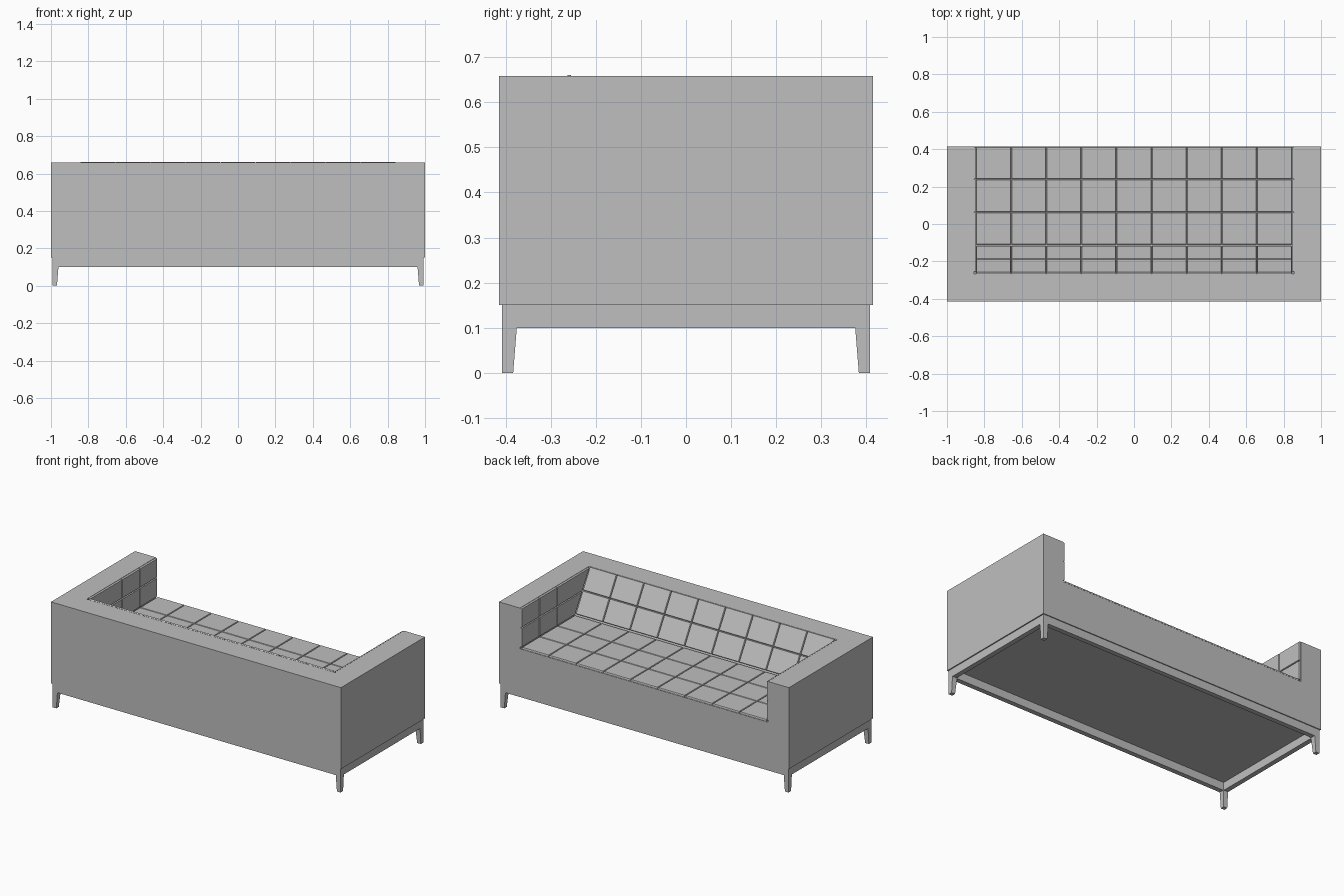
import bpy, bmesh
from mathutils import Vector

if "Cube" in bpy.data.objects:
    bpy.data.objects.remove(bpy.data.objects["Cube"])

GREY = (0.52, 0.52, 0.52, 1)
fabric = bpy.data.materials.new("plain grey")
fabric.use_nodes = True
fabric.diffuse_color = GREY
fabric.node_tree.nodes["Principled BSDF"].inputs["Base Color"].default_value = GREY

# Main sizes
HALF_X, HALF_Y = 1.0, 0.414
BOTTOM, TOP = 0.15, 0.658
INNER_X = 0.856            # inside face of the arms
SEAT = 0.404               # seat surface under the pads
BACK_LOW, BACK_HIGH = -0.12, -0.268   # sloped backrest, at seat and at top
PUFF = 0.011


def make(name, bm):
    bmesh.ops.recalc_face_normals(bm, faces=bm.faces)
    return finish(name, bm)


def finish(name, bm):
    mesh = bpy.data.meshes.new(name)
    bm.to_mesh(mesh)
    bm.free()
    mesh.materials.append(fabric)
    obj = bpy.data.objects.new(name, mesh)
    bpy.context.collection.objects.link(obj)
    return obj


def add_loft(bm, lower, upper):
    """Closed solid between two rings of points."""
    a = [bm.verts.new(p) for p in lower]
    b = [bm.verts.new(p) for p in upper]
    bm.faces.new(a)
    bm.faces.new(b)
    for i in range(len(a)):
        j = (i + 1) % len(a)
        bm.faces.new((a[i], a[j], b[j], b[i]))


def rect(x0, x1, y0, y1, z):
    return [(x0, y0, z), (x1, y0, z), (x1, y1, z), (x0, y1, z)]


def back_y(z):
    return BACK_LOW + (BACK_HIGH - BACK_LOW) * (z - SEAT) / (TOP - SEAT)


# Upholstered body: a block with the seat well cut out of it
bm = bmesh.new()
add_loft(bm, rect(-HALF_X, HALF_X, -HALF_Y, HALF_Y, BOTTOM),
         rect(-HALF_X, HALF_X, -HALF_Y, HALF_Y, TOP))
body = make("body", bm)

bm = bmesh.new()
over = TOP + 0.1
profile = [(0.6, SEAT), (back_y(SEAT), SEAT), (back_y(over), over), (0.6, over)]
add_loft(bm, [(-INNER_X, y, z) for y, z in profile],
         [(INNER_X, y, z) for y, z in profile])
cutter = make("seat_well_cutter", bm)
cutter.hide_render = True

cut = body.modifiers.new("seat well", 'BOOLEAN')
cut.operation = 'DIFFERENCE'
cut.solver = 'EXACT'
cut.object = cutter
bpy.context.view_layer.objects.active = body
bpy.ops.object.modifier_apply(modifier=cut.name)
bpy.data.objects.remove(cutter)


# Tufted pads: a grid of squares, each inset and raised
def tufted(name, columns, rows, place, outward):
    bm = bmesh.new()
    grid = [[bm.verts.new(place(i, j)) for i in range(columns + 1)]
            for j in range(rows + 1)]
    for j in range(rows):
        for i in range(columns):
            f = bm.faces.new((grid[j][i], grid[j][i + 1],
                              grid[j + 1][i + 1], grid[j + 1][i]))
            f.normal_update()
            if f.normal.dot(Vector(outward)) < 0:
                f.normal_flip()
    bm.normal_update()
    # lift the groove floor just clear of the body
    bmesh.ops.translate(bm, verts=bm.verts, vec=Vector(outward) * 0.0008)
    squares = list(bm.faces)
    bmesh.ops.inset_individual(bm, faces=squares, thickness=0.002)
    bmesh.ops.inset_individual(bm, faces=squares, thickness=0.0005, depth=PUFF * 0.65)
    bmesh.ops.inset_individual(bm, faces=squares, thickness=0.003, depth=PUFF * 0.35)
    return finish(name, bm)


PAD_X = INNER_X - PUFF
SEAT_FRONT, SEAT_REAR = HALF_Y, -0.112
mid = (SEAT + PUFF + TOP) / 2
levels = [SEAT + PUFF, mid, TOP]


def across(i):
    return -PAD_X + 2 * PAD_X * i / 9


def along(j):
    return SEAT_FRONT + (SEAT_REAR - SEAT_FRONT) * j / 3


tufted("seat_pads", 9, 3, lambda i, j: (across(i), along(j), SEAT), (0, 0, 1))
tufted("backrest_pads", 9, 2,
       lambda i, j: (across(i), back_y(levels[j]), levels[j]), (0, 0.86, 0.5))

for side, label in ((1, "left"), (-1, "right")):
    def arm_point(i, j):
        y = along(i) if i < 3 else back_y(levels[j]) + PUFF
        return (side * INNER_X, y, levels[j])
    tufted(label + "_arm_pads", 3, 2, arm_point, (-side, 0, 0))

# Base frame: four rails under the body
FX, FY, RAIL, RAIL_Z = 0.993, 0.408, 0.03, 0.1
bm = bmesh.new()
rings = []
for z in (RAIL_Z, BOTTOM):
    for inset in (0, RAIL):
        rings.append([bm.verts.new(p) for p in
                      rect(inset - FX, FX - inset, inset - FY, FY - inset, z)])
low_out, low_in, high_out, high_in = rings
for p, q in ((low_out, low_in), (low_in, high_in),
             (high_in, high_out), (high_out, low_out)):
    for i in range(4):
        j = (i + 1) % 4
        bm.faces.new((p[i], p[j], q[j], q[i]))
make("base_frame", bm)

# Tapered corner legs
for sx, xname in ((1, "left"), (-1, "right")):
    for sy, yname in ((1, "back"), (-1, "front")):
        bm = bmesh.new()
        add_loft(bm,
                 rect(sx * (FX - 0.025), sx * FX, sy * (FY - 0.025), sy * FY, 0),
                 rect(sx * (FX - 0.033), sx * FX, sy * (FY - 0.033), sy * FY, RAIL_Z))
        make(f"{yname}_{xname}_leg", bm)
